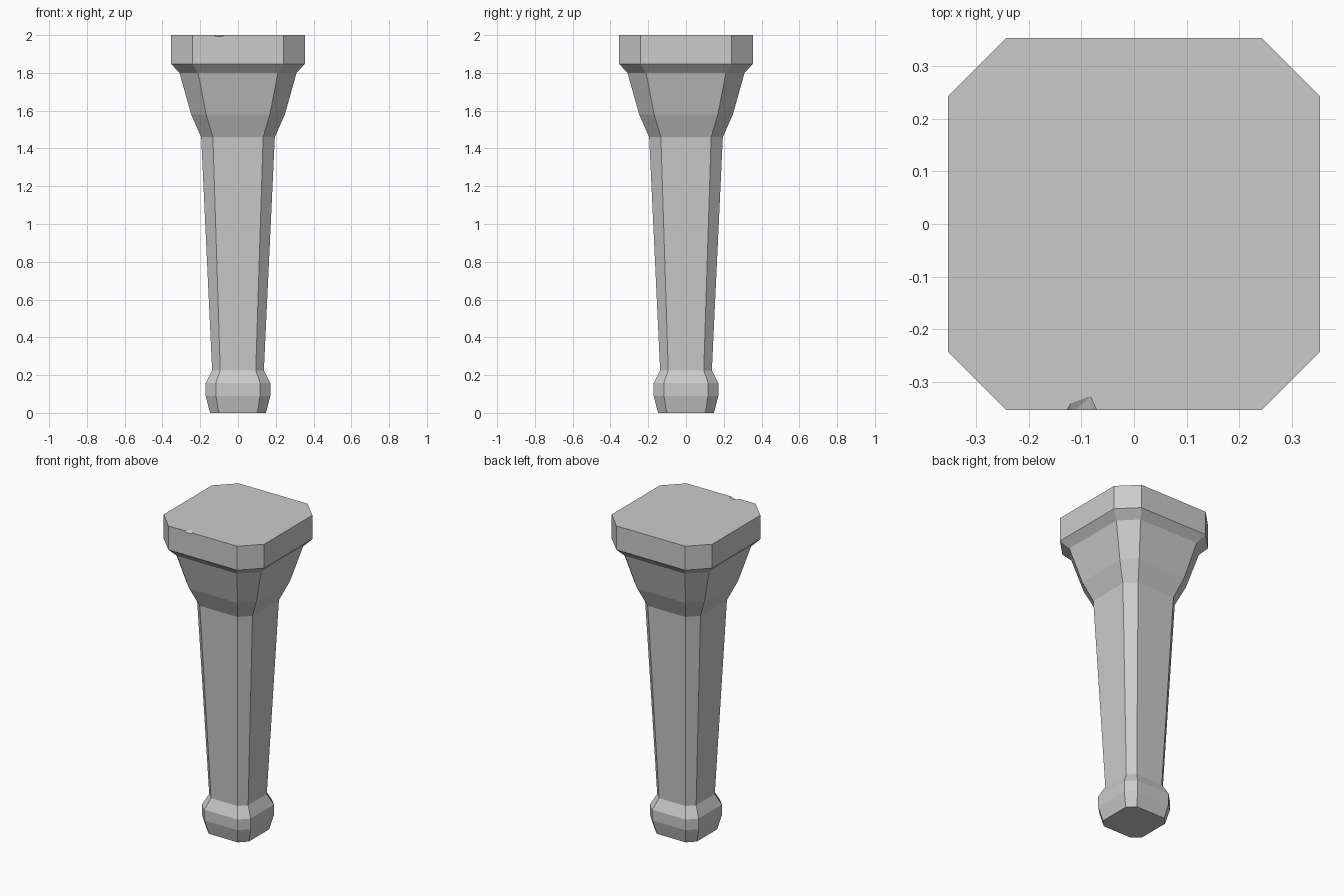
import bpy
import bmesh

cube = bpy.data.objects.get("Cube")
if cube:
    bpy.data.objects.remove(cube, do_unlink=True)

# Single stone colour
stone = bpy.data.materials.new("light_grey")
stone.use_nodes = True
GREY = (0.6, 0.6, 0.6, 1)
stone.diffuse_color = GREY
stone.node_tree.nodes["Principled BSDF"].inputs["Base Color"].default_value = GREY


def add_object(name, bm):
    bmesh.ops.recalc_face_normals(bm, faces=bm.faces[:])
    mesh = bpy.data.meshes.new(name)
    bm.to_mesh(mesh)
    bm.free()
    mesh.materials.append(stone)
    obj = bpy.data.objects.new(name, mesh)
    bpy.context.collection.objects.link(obj)
    return obj


def ring(bm, z, half, flat):
    """Square outline with cut corners."""
    outline = [(half, -flat), (half, flat), (flat, half), (-flat, half),
               (-half, flat), (-half, -flat), (-flat, -half), (flat, -half)]
    return [bm.verts.new((x, y, z)) for x, y in outline]


# Profile: height, half width, half length of the flat side
PROFILE = [
    (0.0, 0.148, 0.102),    # foot
    (0.09, 0.171, 0.117),
    (0.158, 0.171, 0.117),
    (0.225, 0.137, 0.094),  # shaft
    (1.46, 0.195, 0.133),
    (1.58, 0.248, 0.169),   # flared capital
    (1.80, 0.31, 0.211),
    (1.848, 0.354, 0.242),  # top slab
    (2.0, 0.354, 0.242),
]

bm = bmesh.new()
rings = [ring(bm, *row) for row in PROFILE]
for low, high in zip(rings, rings[1:]):
    for i in range(8):
        j = (i + 1) % 8
        bm.faces.new((low[i], low[j], high[j], high[i]))
bm.faces.new(rings[0])
bm.faces.new(rings[-1])
pillar = add_object("pillar", bm)

# Small chip in the front rim of the slab
bm = bmesh.new()
CHIP = [(-0.132, -0.36), (-0.12, -0.341), (-0.083, -0.327), (-0.068, -0.36)]
for x, y in CHIP:
    bm.verts.new((x, y, 2.0))
    bm.verts.new((x, y, 2.03))
for x in (-0.118, -0.082):
    bm.verts.new((x, -0.36, 1.99))
bmesh.ops.convex_hull(bm, input=bm.verts[:])
cutter = add_object("chip_cutter", bm)
cutter.hide_render = True
cutter.hide_set(True)

chip = pillar.modifiers.new("chip", 'BOOLEAN')
chip.operation = 'DIFFERENCE'
chip.solver = 'EXACT'
chip.object = cutter
